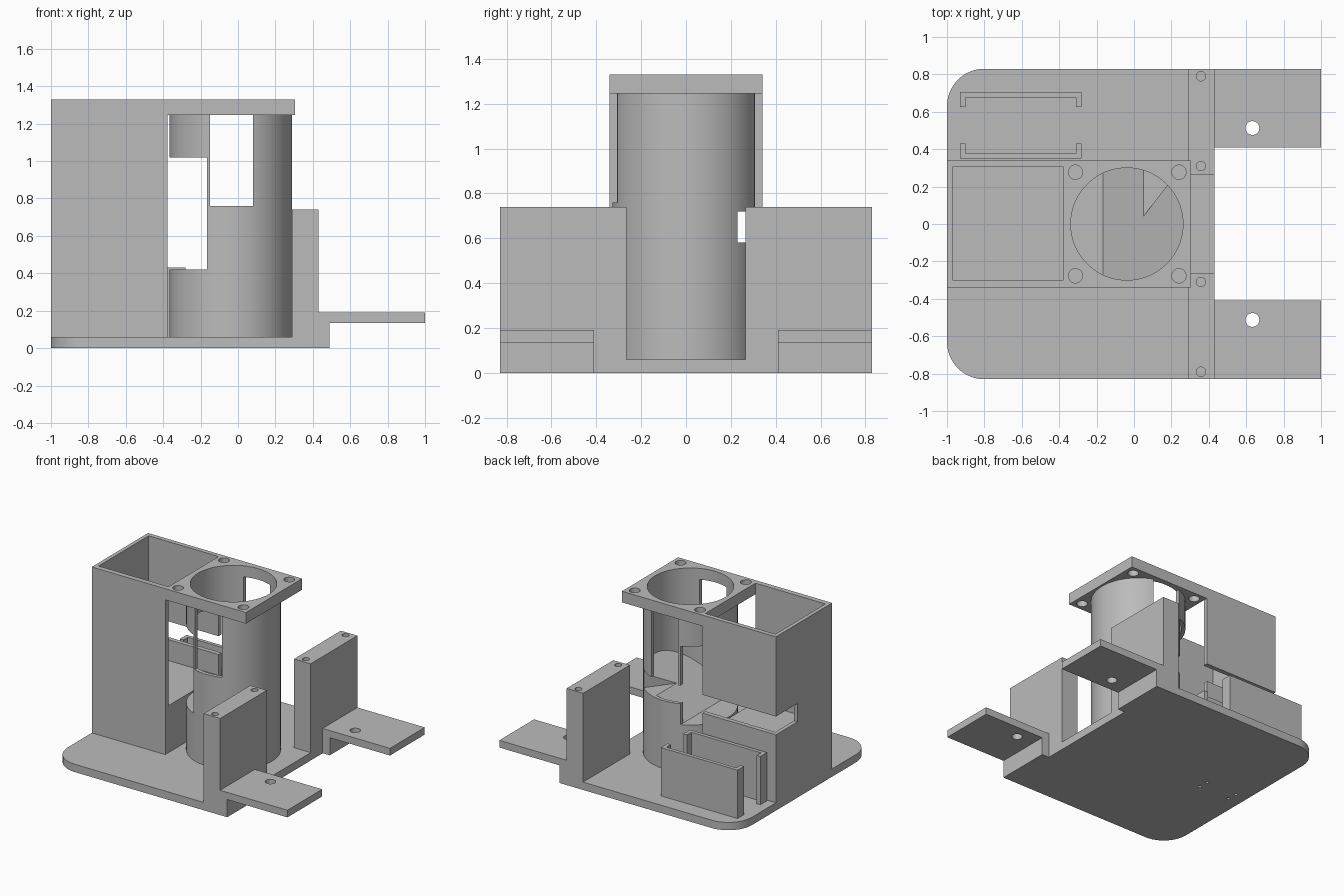
import bpy, bmesh, math

cube = bpy.data.objects.get("Cube")
if cube:
    bpy.data.objects.remove(cube, do_unlink=True)

grey = bpy.data.materials.new("plain_grey")
grey.use_nodes = True
COLOUR = (0.5, 0.5, 0.5, 1)
grey.diffuse_color = COLOUR
grey.node_tree.nodes["Principled BSDF"].inputs["Base Color"].default_value = COLOUR


def prism(name, pts, lo, hi, axis="z"):
    """Extrude a 2D outline along z (xy points) or along y (xz points)."""
    bm = bmesh.new()
    place = (lambda a, b, h: (a, b, h)) if axis == "z" else (lambda a, b, h: (a, h, b))
    face = bm.faces.new([bm.verts.new(place(a, b, lo)) for a, b in pts])
    grown = bmesh.ops.extrude_face_region(bm, geom=[face])["geom"]
    shift = place(0, 0, hi - lo)
    bmesh.ops.translate(bm, vec=shift, verts=[g for g in grown if isinstance(g, bmesh.types.BMVert)])
    bmesh.ops.recalc_face_normals(bm, faces=bm.faces)
    mesh = bpy.data.meshes.new(name)
    bm.to_mesh(mesh)
    bm.free()
    mesh.materials.append(grey)
    obj = bpy.data.objects.new(name, mesh)
    bpy.context.collection.objects.link(obj)
    return obj


def box(name, x, y, z):
    return prism(name, [(x[0], y[0]), (x[1], y[0]), (x[1], y[1]), (x[0], y[1])], *z)


def arc(cx, cy, r, start, end, n):
    return [(cx + r * math.cos(math.radians(start + (end - start) * i / n)),
             cy + r * math.sin(math.radians(start + (end - start) * i / n))) for i in range(n + 1)]


def rod(name, cx, cy, r, z, n=32):
    return prism(name, arc(cx, cy, r, 0, 360, n)[:-1], *z)


def cut(obj, *cutters):
    """Subtract each cutter and discard it."""
    bpy.context.view_layer.objects.active = obj
    for c in cutters:
        c.hide_render = True
        mod = obj.modifiers.new("cut", "BOOLEAN")
        mod.operation, mod.solver, mod.object = "DIFFERENCE", "EXACT", c
        bpy.ops.object.modifier_apply(modifier=mod.name)
        bpy.data.objects.remove(c, do_unlink=True)
    return obj


def smooth(obj):
    bpy.ops.object.select_all(action="DESELECT")
    obj.select_set(True)
    bpy.context.view_layer.objects.active = obj
    bpy.ops.object.shade_smooth_by_angle(angle=math.radians(25))


def arm_slot():
    # swinging arm clearance through tower and tube
    return prism("slot", [(0.05, 0.04), (0.4, 0.5), (-1.1, 0.5), (-1.1, 0.085)], 0.58, 0.72)


# Base plate with two rounded corners and wire pinholes
base = prism("base_plate",
             [(0.43, -0.83), (0.43, 0.83)] + arc(-0.8, 0.63, 0.2, 90, 180, 12)
             + arc(-0.8, -0.63, 0.2, 180, 270, 12), 0, 0.06)
cut(base, *[rod("pin", x, y, 0.012, (-0.05, 0.045), 12) for x in (-0.9, -0.64) for y in (-0.05, 0.03)])
smooth(base)

# Square tower: open top, open toward the tube, raised floor
tower = box("tower", (-1, -0.378), (-0.34, 0.34), (0.06, 1.33))
cut(tower, box("cavity", (-0.97, -0.2), (-0.3, 0.305), (0.42, 1.5)), arm_slot())

# Round tube with side windows
CX, TOP = -0.038, 1.245
tube = rod("tube", CX, 0, 0.328, (0.06, TOP), 96)
cut(tube,
    rod("bore", CX, 0, 0.3, (0.3, 1.5), 96),
    box("feed_opening", (-0.5, -0.165), (-0.5, 0.5), (0.42, 1.02)),
    box("window", (-0.15, 0.08), (-0.5, 0.5), (0.76, 1.5)),
    box("back_window", (-0.15, 0.08), (0, 0.5), (0.65, 0.8)),
    arm_slot())
smooth(tube)

# Sloping floor inside the tube
ramp = rod("ramp_floor", CX, 0, 0.302, (0.1, 1.0), 96)
cut(ramp,
    prism("above_ramp", [(-0.6, 0.42), (-0.165, 0.42), (0.4, 0.84), (0.4, 1.6), (-0.6, 1.6)],
          -0.6, 0.6, "y"),
    arm_slot())
smooth(ramp)

# Top flange with bore and screw holes
flange = box("top_flange", (-0.378, 0.305), (-0.34, 0.34), (TOP, 1.33))
cut(flange, rod("bore", CX, 0, 0.3, (1, 1.5), 96),
    *[rod("screw", x, y, 0.038, (1, 1.5)) for x in (-0.313, 0.24) for y in (-0.277, 0.277)])
smooth(flange)

# Upright walls, feet and mounting tabs on both sides
for side, s in (("left", 1), ("right", -1)):
    def span(a, b):
        return tuple(sorted((a * s, b * s)))
    wall = box(side + "_upright", (0.29, 0.43), span(0.265, 0.83), (0.06, 0.74))
    cut(wall, *[rod("screw", 0.358, s * y, 0.025, (0.55, 1), 24) for y in (0.31, 0.79)])
    smooth(wall)
    box(side + "_foot", (0.43, 0.49), span(0.41, 0.83), (0, 0.135))
    tab = box(side + "_tab", (0.43, 1), span(0.41, 0.83), (0.135, 0.19))
    cut(tab, rod("hole", 0.633, s * 0.513, 0.037, (0, 0.5)))
    smooth(tab)

# Facing pair of C-shaped clip rails
for name, wall_y, lip_y, inner_y in (("outer_clip", 0.705, 0.625, 0.677), ("inner_clip", 0.35, 0.43, 0.378)):
    prism(name, [(-0.93, wall_y), (-0.28, wall_y), (-0.28, lip_y), (-0.31, lip_y), (-0.31, inner_y),
                 (-0.9, inner_y), (-0.9, lip_y), (-0.93, lip_y)], 0.06, 0.43)
